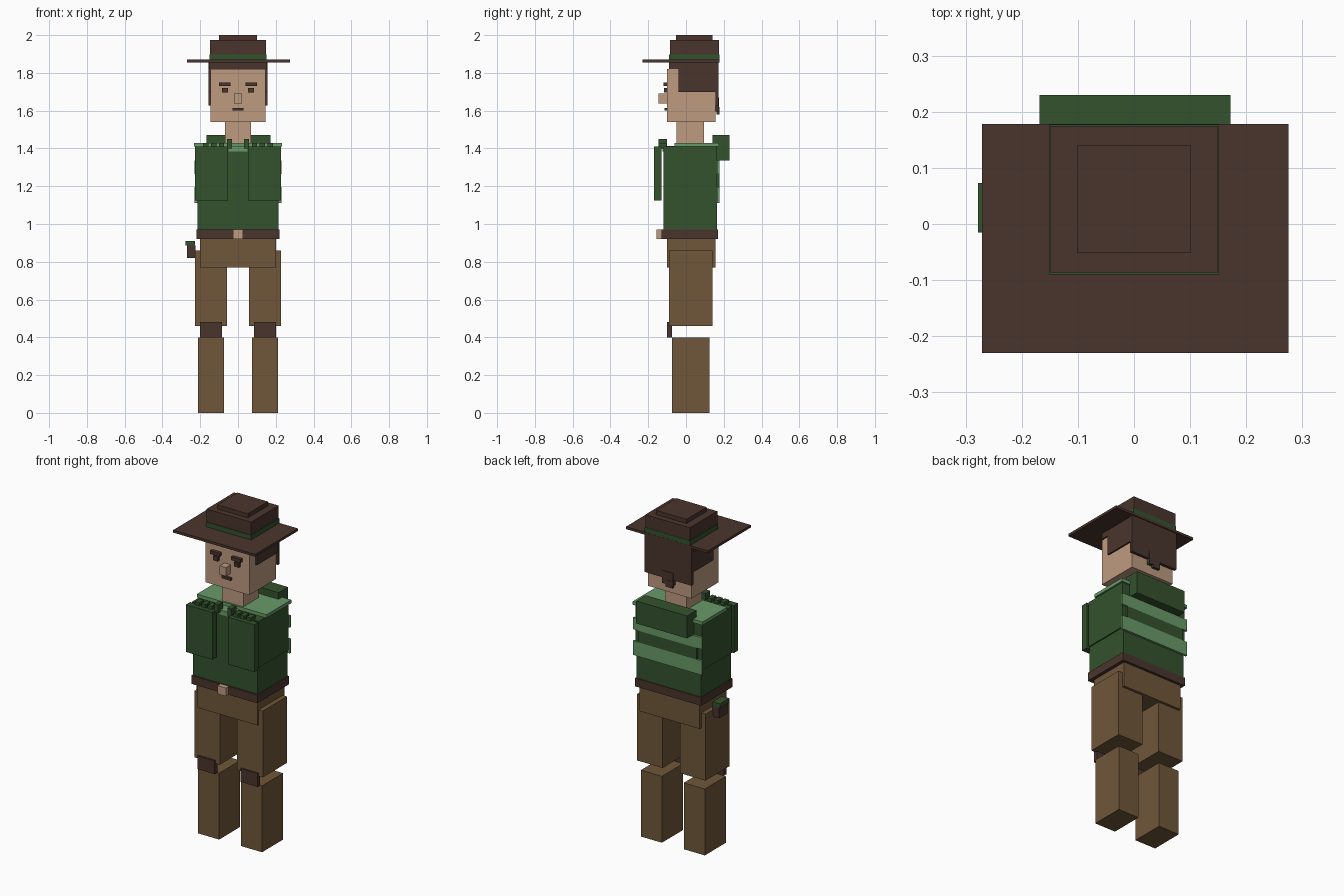
import bpy

if "Cube" in bpy.data.objects:
    bpy.data.objects.remove(bpy.data.objects["Cube"], do_unlink=True)


def material(name, hex_code):
    """Flat material from an sRGB hex colour."""
    channels = [channel / 255 for channel in bytes.fromhex(hex_code)]
    colour = [((channel + 0.055) / 1.055) ** 2.4 for channel in channels] + [1]
    mat = bpy.data.materials.new(name)
    mat.use_nodes = True
    mat.diffuse_color = colour
    shader = next(node for node in mat.node_tree.nodes if node.type == 'BSDF_PRINCIPLED')
    shader.inputs["Base Color"].default_value = colour
    return mat


skin = material("skin", "be9b80")
leather = material("dark_brown", "4a352d")
trousers = material("trouser_brown", "70573a")
green = material("dark_green", "34522d")
light_green = material("light_green", "689b68")


def box(name, mat, width, front, back, bottom, top, centre=0):
    """Box given by its width about a centre, front and back, bottom and top."""
    middle = (centre, (front + back) / 2, (bottom + top) / 2)
    bpy.ops.mesh.primitive_cube_add(size=1, location=middle)
    part = bpy.context.object
    part.name = name
    part.scale = (width, back - front, top - bottom)
    part.data.materials.append(mat)


def pair(name, mat, centre, **extents):
    """The same box on the left (+x) and on the right (-x)."""
    box("left_" + name, mat, centre=centre, **extents)
    box("right_" + name, mat, centre=-centre, **extents)


# Heights where parts meet
knee, waist, belt_top, shoulder = 0.4, 0.92, 0.97, 1.41
chin, hairline, brim_top, crown_top = 1.54, 1.82, 1.87, 1.975

# Depths shared by stacked parts
chest_front, chest_back = -0.12, 0.165
face, nape = -0.1, 0.155
stripe_back = chest_back + 0.013

# Legs and hips
pair("shin", trousers, centre=0.143, width=0.14, front=-0.075, back=0.125, bottom=0, top=knee)
pair("thigh", trousers, centre=0.143, width=0.17, front=-0.09, back=0.14, bottom=0.46, top=0.86)
pair("knee_pad", leather, centre=0.143, width=0.115, front=face, back=-0.075, bottom=knee, top=0.48)
box("hips", trousers, width=0.4, front=face, back=nape, bottom=0.77, top=waist)

# Belt, buckle and holster
belt_front = chest_front - 0.01
box("belt", leather, width=0.44, front=belt_front, back=0.17, bottom=waist, top=belt_top)
box("buckle", skin, width=0.055, front=nape * -1, back=belt_front, bottom=waist, top=belt_top)
flap_bottom = waist - 0.035
box("holster", leather, width=0.045, centre=-0.248, front=-0.01, back=0.07,
    bottom=0.82, top=flap_bottom)
box("holster_flap", green, width=0.05, centre=-0.253, front=-0.015, back=0.073,
    bottom=flap_bottom, top=0.91)

# Torso with jacket panels
box("torso", green, width=0.43, front=chest_front, back=chest_back, bottom=belt_top, top=shoulder)
pair("side_panel", green, centre=0.217, width=0.01, front=chest_front, back=chest_back,
     bottom=1.13, top=shoulder)
pair("chest_panel", green, centre=0.14, width=0.175, front=-0.17, back=chest_front - 0.01,
     bottom=1.125, top=shoulder)
box("collar", light_green, width=0.465, front=-0.06, back=0.175, bottom=shoulder, top=shoulder + 0.02)
box("collar_front", light_green, width=0.1, front=chest_front - 0.004, back=-0.06,
    bottom=shoulder - 0.025, top=shoulder + 0.002)

# Small tabs along the top of each chest panel, the innermost one taller
for index in range(4):
    pair("shoulder_tab", green, centre=0.045 + index * 0.042, width=0.028,
         front=-0.145, back=face, bottom=shoulder - 0.01,
         top=shoulder + (0.02 if index else 0.04))

# Back stripes, stacked upwards, and the bedroll above them
stripe_bottom = 1.11
for name, mat, width, height in (
    ("lower_back_stripe", light_green, 0.46, 0.085),
    ("middle_back_stripe", green, 0.39, 0.07),
    ("upper_back_stripe", light_green, 0.46, 0.07),
):
    box(name, mat, width=width, front=chest_back, back=stripe_back,
        bottom=stripe_bottom, top=stripe_bottom + height)
    stripe_bottom += height
box("bedroll", green, width=0.34, centre=0.002, front=0.14, back=0.23,
    bottom=stripe_bottom, top=1.47)

# Head and face
box("neck", skin, width=0.14, front=-0.05, back=0.095, bottom=shoulder, top=chin)
box("head", skin, width=0.29, front=face, back=nape, bottom=chin, top=hairline)
box("nose", skin, width=0.042, front=face - 0.045, back=face, bottom=1.637, top=1.69)
box("mouth", leather, width=0.06, front=face - 0.013, back=face, bottom=1.6, top=1.615)
pair("eye", leather, centre=0.07, width=0.032, front=face - 0.016, back=face, bottom=1.695, top=1.72)
pair("eyebrow", leather, centre=0.07, width=0.063, front=face - 0.02, back=face, bottom=1.73, top=1.75)

# Hair
brim_bottom = brim_top - 0.015
hair_back = nape + 0.017
box("hair_cap", leather, width=0.305, front=face + 0.01, back=hair_back, bottom=hairline, top=brim_bottom)
pair("hair_side", leather, centre=0.149, width=0.012, front=-0.04, back=nape, bottom=1.7, top=hairline)
box("hair_back", leather, width=0.314, front=nape, back=hair_back, bottom=1.627, top=brim_bottom)
box("hair_tail", leather, width=0.075, front=nape, back=hair_back + 0.004, bottom=1.595, top=1.67)
box("hair_tail_tip", leather, width=0.045, centre=-0.012, front=hair_back - 0.01,
    back=stripe_back, bottom=1.58, top=1.62)

# Hat
band_top = brim_top + 0.028
box("hat_brim", leather, width=0.546, centre=0.002, front=-0.23, back=stripe_back,
    bottom=brim_bottom, top=brim_top)
box("hat_band", green, width=0.302, front=-0.09, back=0.177, bottom=brim_top, top=band_top)
box("hat_crown", leather, width=0.297, front=-0.086, back=0.175, bottom=band_top, top=crown_top)
box("hat_top", leather, width=0.203, front=-0.052, back=0.14, bottom=crown_top, top=2)
